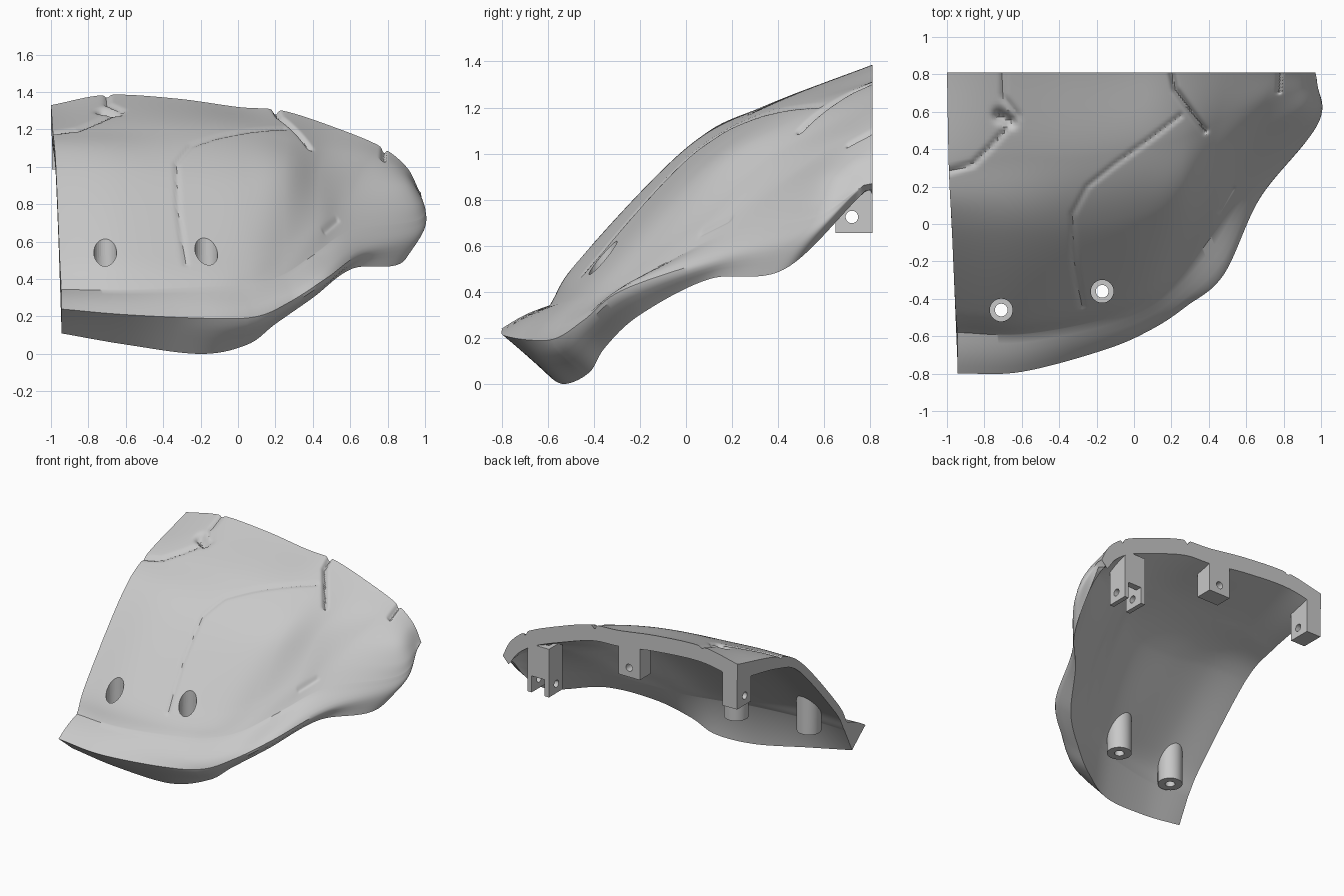
import bpy, bmesh, math
from mathutils import Vector
from mathutils.bvhtree import BVHTree

if "Cube" in bpy.data.objects:
    bpy.data.objects.remove(bpy.data.objects["Cube"])

BACK = 0.81
COLS, STEPS = 220, 26

grey = bpy.data.materials.new("light grey plastic")
grey.use_nodes = True
color = (0.58, 0.58, 0.58, 1)
grey.diffuse_color = color
grey.node_tree.nodes["Principled BSDF"].inputs["Base Color"].default_value = color


def spline(points, t):
    """Smooth curve through the points, t from 0 to 1."""
    points = [Vector(p) for p in points]
    last = len(points) - 1
    i = min(int(t * last), last - 1)
    f = t * last - i
    b, c = points[i], points[i + 1]
    a = points[i - 1] if i > 0 else b * 2 - c
    d = points[i + 2] if i + 2 <= last else c * 2 - b
    return 0.5 * (2 * b + (c - a) * f + (2 * a - 5 * b + 4 * c - d) * f ** 2
                  + (3 * b - a - 3 * c + d) * f ** 3)


def activate(obj):
    bpy.ops.object.select_all(action='DESELECT')
    obj.select_set(True)
    bpy.context.view_layer.objects.active = obj


def smooth(obj):
    activate(obj)
    bpy.ops.object.shade_smooth_by_angle(angle=math.radians(35))


def make_object(name, bm):
    bmesh.ops.recalc_face_normals(bm, faces=bm.faces)
    mesh = bpy.data.meshes.new(name)
    bm.to_mesh(mesh)
    obj = bpy.data.objects.new(name, mesh)
    bpy.context.collection.objects.link(obj)
    mesh.materials.append(grey)
    smooth(obj)
    return obj


def box(name, x, y, z, width, depth, height):
    bm = bmesh.new()
    bmesh.ops.create_cube(bm, size=1)
    for v in bm.verts:
        v.co = (x + v.co.x * width, y + v.co.y * depth, z + v.co.z * height)
    return make_object(name, bm)


def skin(bm, loops, closed):
    """Join equal closed loops of points into a tube of faces."""
    rings = [[bm.verts.new(p) for p in loop] for loop in loops]
    n = len(rings[0])
    for i in range(len(rings) - (0 if closed else 1)):
        a, b = rings[i], rings[(i + 1) % len(rings)]
        for j in range(n):
            k = (j + 1) % n
            bm.faces.new((a[j], a[k], b[k], b[j]))
    if not closed:
        bm.faces.new(rings[0])
        bm.faces.new(rings[-1])


def drill(target, center, radius, depth, rotation=(0, 0, 0)):
    """Bore a round hole through the target."""
    bpy.ops.mesh.primitive_cylinder_add(vertices=32, radius=radius, depth=depth,
                                        location=center, rotation=rotation)
    cutter = bpy.context.object
    cutter.hide_render = True
    mod = target.modifiers.new("bore", 'BOOLEAN')
    mod.operation, mod.solver, mod.object = 'DIFFERENCE', 'EXACT', cutter
    activate(target)
    bpy.ops.object.modifier_apply(modifier=mod.name)
    bpy.data.objects.remove(cutter)


# Rails of the shell, each running from the left cut to the cheek corner
back = [(-1, BACK, 1.33), (-.7, BACK, 1.385), (-.33, BACK, 1.365), (0, BACK, 1.32),
        (.24, BACK, 1.3), (.52, BACK, 1.21), (.76, BACK, 1.11), (.9, BACK, 1), (.97, BACK, .87)]
upper = [(-.99, .3, 1.19), (-.68, .35, 1.21), (-.3, .35, 1.2), (.02, .4, 1.185),
         (.26, .46, 1.15), (.47, .56, 1.09), (.7, .66, 1.05), (.89, .72, .97), (.972, .8, .868)]
middle = [(-.975, 0, 1.02), (-.65, 0, 1.02), (-.3, 0, .97), (.03, .05, .95),
          (.25, .15, .96), (.43, .32, .94), (.63, .48, .93), (.91, .62, .9), (.974, .79, .866)]
lower = [(-.955, -.45, .54), (-.62, -.46, .54), (-.2, -.4, .51), (.06, -.32, .51),
         (.25, -.15, .58), (.43, .08, .7), (.59, .31, .79), (.95, .57, .8), (.976, .78, .864)]
crease = [(-.945, -.58, .345), (-.6, -.59, .34), (-.2, -.52, .355), (.05, -.43, .37),
          (.24, -.29, .42), (.42, -.06, .54), (.61, .2, .66), (.975, .55, .72), (.978, .77, .862)]
lip = [(-.945, -.8, .24), (-.6, -.79, .21), (-.15, -.67, .19), (.1, -.56, .2),
       (.28, -.44, .28), (.48, -.27, .41), (.68, .15, .55), (.98, .53, .64), (.978, .76, .85)]
rim = [(-.945, -.64, .11), (-.6, -.61, .05), (-.2, -.53, 0), (.05, -.42, .05),
       (.2, -.35, .16), (.4, -.2, .3), (.61, .1, .455), (.89, .43, .5), (.965, .77, .83)]

# Cracks scored in the shell: path in plan, depth, width
cracks = [
    ([(-.28, -.44), (-.32, -.2), (-.33, .05), (-.25, .2), (-.1, .32), (.08, .45), (.25, .58)], .011, .013),
    ([(.2, BACK), (.22, .72), (.38, .5)], .03, .015),
    ([(-.7, BACK), (-.7, .68), (-.62, .58), (-.76, .42), (-.86, .32), (-1, .28)], .016, .015),
    ([(.78, BACK), (.775, .71)], .025, .012),
    ([(.46, .07), (.53, .19)], .01, .01),
    ([(-.72, .58), (-.66, .55)], .05, .03),
]


def distance(p, a, b):
    a, b = Vector(a), Vector(b)
    ab = b - a
    f = max(0, min(1, (p - a).dot(ab) / ab.length_squared))
    return (p - a - ab * f).length


def scored(p):
    plan = Vector((p.x, p.y))
    drop = 0
    for path, depth, width in cracks:
        d = min(distance(plan, a, b) for a, b in zip(path, path[1:]))
        if d < width * 3:
            drop = max(drop, depth * math.exp(-(d / width) ** 2))
    return Vector((p.x, p.y, p.z - drop))


def section(s):
    """Closed cross-section of the shell at s along the rails."""
    knots = [spline(r, s) for r in (back, upper, middle, lower, crease)]
    count = 4 * STEPS
    raw = [spline(knots, j / count) for j in range(count + 1)]
    inside = []
    for j, p in enumerate(raw):
        t = min(1, j / count * 2)
        fade = 1 - .55 * s ** 4
        q = p + Vector((-.11 * s * s, .032 * t, -.12 + .07 * t)) * fade
        q.y = min(q.y, BACK)
        inside.append(q)
    outside = [scored(p) for p in raw]
    # Lip: a sharp flange on the cut side, rounding off toward the cheek
    corner, edge, under = raw[-1], spline(lip, s), spline(rim, s)
    rounding = max(0, min(1, (s - .2) / .15))
    flange = []
    for k in range(1, 10):
        f = k / 5
        flat = corner.lerp(edge, f) if f < 1 else edge.lerp(under, f - 1)
        flat = flat + Vector((0, -.008, .008)) * abs(math.sin(math.pi * f))
        flange.append(flat.lerp(spline([corner, edge, under], f / 2), rounding))
    return outside + flange + [under] + inside[::-1]


# Main shell
bm = bmesh.new()
skin(bm, [section(i / COLS) for i in range(COLS + 1)], False)
bmesh.ops.recalc_face_normals(bm, faces=bm.faces)
tree = BVHTree.FromBMesh(bm)
shell = make_object("shell", bm)


def surface(x, y):
    return tree.ray_cast(Vector((x, y, 3)), Vector((0, 0, -1)))[0].z


# Screw posts, hollow, with a stepped bore, trimmed under the outer skin
for name, x, y in (("right_screw_post", -.71, -.46), ("left_screw_post", -.17, -.36)):
    loops = []
    for k in range(32):
        ca, sa = math.cos(k * math.pi / 16), math.sin(k * math.pi / 16)
        loop = []
        for r, z in ((.085, .27), (.085, None), (.061, None), (.061, .34), (.034, .34), (.034, .27)):
            px, py = x + r * ca, y + r * sa
            loop.append((px, py, surface(px, py) - .02 if z is None else z))
        loops.append(loop)
    bm = bmesh.new()
    skin(bm, loops, True)
    make_object(name, bm)
    drill(shell, (x, y, .65), .061, 1.2)
smooth(shell)

# Mounting tabs along the back: centre x, width, depth, bottom, top, bolt direction
quarter = math.pi / 2
sideways, endways = (0, quarter, 0), (quarter, 0, 0)
tabs = [("right_tab", -.935, .12, .17, .985, 1.26, sideways),
        ("middle_tab", -.09, .18, .13, .99, 1.25, endways),
        ("left_inner_tab", .6, .035, .16, .655, 1.02, sideways),
        ("left_outer_tab", .745, .035, .16, .655, .98, sideways)]
for name, x, width, depth, low, high, bolt in tabs:
    y = BACK - depth / 2
    tab = box(name, x, y, (low + high) / 2, width, depth, high - low)
    drill(tab, (x, y - .01, low + .07), .027, .4, bolt)
    smooth(tab)

# Web joining the two left tabs
box("left_tab_web", .672, BACK - .025, .9, .17, .05, .24)
